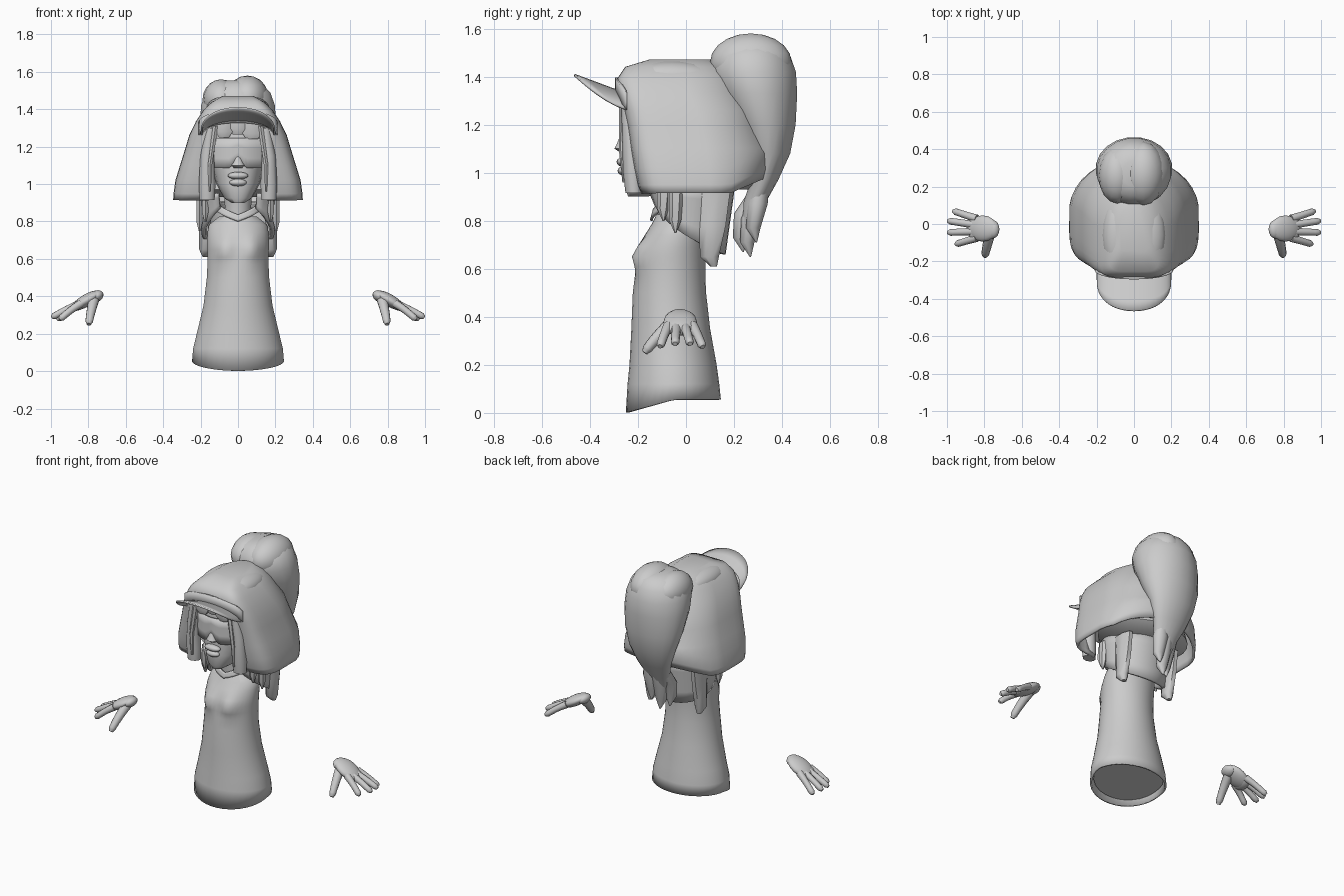
import bpy, bmesh
from math import sin, cos, pi, radians, exp
from mathutils import Vector

cube = bpy.data.objects.get("Cube")
if cube:
    bpy.data.objects.remove(cube, do_unlink=True)

grey = bpy.data.materials.new("plain grey")
grey.use_nodes = True
grey.diffuse_color = (0.6, 0.6, 0.6, 1)
grey.node_tree.nodes["Principled BSDF"].inputs["Base Color"].default_value = (0.6, 0.6, 0.6, 1)


def finish(obj):
    obj.data.materials.clear()
    obj.data.materials.append(grey)
    bpy.ops.object.select_all(action='DESELECT')
    obj.select_set(True)
    bpy.context.view_layer.objects.active = obj
    bpy.ops.object.shade_smooth_by_angle(angle=radians(50))
    return obj


def from_bmesh(name, bm, thick=0):
    bmesh.ops.recalc_face_normals(bm, faces=bm.faces)
    mesh = bpy.data.meshes.new(name)
    bm.to_mesh(mesh)
    bm.free()
    obj = bpy.data.objects.new(name, mesh)
    bpy.context.collection.objects.link(obj)
    if thick:
        mod = obj.modifiers.new("thickness", 'SOLIDIFY')
        mod.thickness = thick
        mod.offset = 0
    return finish(obj)


def signed_pow(v, p):
    return abs(v) ** p * (1 if v > 0 else -1)


def loft(name, rings, x=0, n=24, square=1, bottom=True, warp=None, drop=None, thick=0):
    """Stack of rings (z, half width, front y, back y[, x offset])."""
    bm = bmesh.new()
    rows = []
    for ring in rings:
        z, rx, yf, yb = ring[:4]
        cx = x + (ring[4] if len(ring) > 4 else 0)
        row = []
        for i in range(n):
            a = 2 * pi * (i + 0.5) / n
            p = square if sin(a) < 0 else 1
            co = Vector((cx + rx * signed_pow(cos(a), p),
                         (yf + yb) / 2 + (yb - yf) / 2 * signed_pow(sin(a), p), z))
            row.append(bm.verts.new(warp(co) if warp else co))
        rows.append(row)
    for a, b in zip(rows, rows[1:]):
        for i in range(n):
            j = (i + 1) % n
            bm.faces.new((a[i], a[j], b[j], b[i]))
    bm.faces.new(rows[-1])
    if bottom:
        bm.faces.new(rows[0])
    if drop:
        gone = [f for f in bm.faces if drop(f.calc_center_median())]
        bmesh.ops.delete(bm, geom=gone, context='FACES')
    return from_bmesh(name, bm, thick)


def panel(name, func, nu, nv, thick):
    """Thin sheet from a function of u in -1..1 and v in 0..1."""
    bm = bmesh.new()
    g = [[bm.verts.new(func(2 * i / nu - 1, j / nv)) for i in range(nu + 1)]
         for j in range(nv + 1)]
    for j in range(nv):
        for i in range(nu):
            bm.faces.new((g[j][i], g[j][i + 1], g[j + 1][i + 1], g[j + 1][i]))
    return from_bmesh(name, bm, thick)


def tube(name, points, radii):
    """Round tapered limb through a few points."""
    cu = bpy.data.curves.new(name, 'CURVE')
    cu.dimensions = '3D'
    cu.bevel_depth = 1
    cu.bevel_resolution = 3
    cu.resolution_u = 4
    cu.use_fill_caps = True
    sp = cu.splines.new('BEZIER')
    sp.bezier_points.add(len(points) - 1)
    for bp, co, r in zip(sp.bezier_points, points, radii):
        bp.co = co
        bp.radius = r
        bp.handle_left_type = bp.handle_right_type = 'AUTO'
    obj = bpy.data.objects.new(name, cu)
    bpy.context.collection.objects.link(obj)
    bpy.ops.object.select_all(action='DESELECT')
    obj.select_set(True)
    bpy.context.view_layer.objects.active = obj
    bpy.ops.object.convert(target='MESH')
    return finish(bpy.context.object)


def ball(name, loc, scale, rot=(0, 0, 0)):
    bpy.ops.mesh.primitive_uv_sphere_add(segments=16, ring_count=10, location=loc, rotation=rot)
    obj = bpy.context.object
    obj.name = name
    obj.scale = scale
    return finish(obj)


# Dress: bell with a soft bust and a hem that dips at the front
def dress_shape(co):
    if co.z < 0.1:
        co.z -= 0.055 * max(0, -(co.y + 0.05) / 0.2)
    if co.y < -.05:
        co.y -= .035 * exp(-((abs(co.x) - .075) / .045) ** 2 - ((co.z - .65) / .05) ** 2)
    return co

loft("dress", [(.055, .24, -.245, .14), (.12, .235, -.238, .133), (.2, .215, -.23, .122),
               (.35, .179, -.222, .095), (.5, .161, -.216, .078), (.57, .158, -.207, .075),
               (.61, .158, -.202, .075), (.65, .159, -.198, .076), (.69, .16, -.19, .078),
               (.74, .158, -.165, .08), (.78, .15, -.14, .08), (.82, .1, -.12, .06)],
     n=40, bottom=False, warp=dress_shape, thick=.012)
loft("dress_underside", [(.085, .225, -.23, .125), (.095, .225, -.23, .125)], warp=dress_shape)

# Neck and standing collar with a V at the front
loft("neck", [(.76, .085, -.12, .05), (.85, .07, -.12, .03), (.98, .075, -.14, .04)])
panel("collar", lambda u, v: (
    (.12 - .015 * v) * sin(u * pi), -.05 - (.095 - .01 * v) * cos(u * pi),
    .8 + .035 * v + .07 * min(1, abs(u) * 2)), 24, 3, .012)

# Head and facial features
loft("head", [(.9, .035, -.24, -.16), (.925, .075, -.252, -.08), (1, .115, -.258, .06),
              (1.1, .14, -.255, .14), (1.22, .15, -.25, .17), (1.33, .15, -.25, .17),
              (1.4, .1, -.2, .12)], square=.85)
loft("nose", [(1.085, .022, -.275, -.23), (1.1, .036, -.298, -.23), (1.115, .03, -.29, -.23),
              (1.17, .012, -.268, -.23)], n=10)
for z, w, y in ((1.045, .055, -.262), (1.008, .046, -.258)):
    ball("lip", (0, y, z), (w, .027, .02))

# Glasses lens
panel("glasses", lambda u, v: (
    .135 * u, -.272 + .05 * u * u,
    1.245 - (.16 - .05 * max(0, 1 - abs(u) * 3)) * v), 16, 3, .009)

# Bob of hair: squared off towards the front, open at the face
def bob_shape(co):
    if co.z < 1.1:
        co.z += max(0, co.y - .18) * .45
    return co

loft("bob_hair", [(.915, .34, -.18, .33), (.95, .338, -.195, .345), (1.02, .328, -.21, .35),
                  (1.1, .303, -.225, .345), (1.2, .272, -.24, .31), (1.26, .254, -.252, .29),
                  (1.33, .22, -.27, .24), (1.39, .18, -.28, .21), (1.435, .135, -.25, .17),
                  (1.465, .08, -.15, .1)], n=36, square=.32, bottom=False, warp=bob_shape, thick=.014,
     drop=lambda c: c.y < -.1 and abs(c.x) < .14 and c.z < 1.31)
# Inner layer closing the hair underneath
loft("inner_hair", [(.93, .2, -.06, .26), (.97, .29, -.15, .31), (1.2, .24, -.12, .26)])

# Crown locks, fringe and the locks framing the face
for x, r in ((-.09, .08), (.08, .09)):
    ball("crown_lock", (x, -.06, 1.4), (r, .19, .065))
for x, w, z in ((-.075, .05, 1.25), (.0, .05, 1.265), (.075, .055, 1.24)):
    loft("fringe", [(z, w * .6, -.272, -.24), (z + .03, w, -.282, -.24),
                    (1.36, w, -.275, -.23)], x=x, n=8)
for s in (-1, 1):
    loft("face_lock", [(.915, .042, -.252, -.18), (1, .047, -.262, -.18), (1.15, .038, -.266, -.18),
                       (1.3, .03, -.27, -.2, -s * .02)], x=s * .165, n=10)
    loft("thin_strand", [(.96, .006, -.265, -.25), (1.1, .013, -.28, -.25),
                         (1.31, .016, -.28, -.24, -s * .03)], x=s * .15, n=6)

# Cap brim: tilted up and arched, with a band behind it
def brim(u, v):
    a = u * pi / 2
    return (.195 * sin(a), -.25 - .04 * v - .175 * v * cos(a) ** .7,
            1.262 + .065 * cos(a) + v * (.065 * cos(a) ** .7 + .015))

panel("cap_brim", brim, 20, 4, .01)
panel("cap_band", lambda u, v: (
    .205 * sin(u * pi / 2), -.245 - .045 * cos(u * pi / 2),
    1.262 + .065 * cos(u * pi / 2) + .07 * v), 16, 2, .012)

# Nape hair: sheet wrapped round the neck, lowest at the rear
panel("nape_hair", lambda u, v: (
    (.205 - .02 * v) * sin(u * 2.6), .005 + (.19 - .04 * v) * cos(u * 2.6),
    .95 - v * (.29 - .21 * u * u)), 28, 4, .02)
for s in (-1, 1):
    loft("side_tail", [(.61, .015, .1, .13), (.65, .035, .055, .14), (.78, .035, .05, .17),
                       (.92, .03, .02, .19)], x=s * .175, n=8)
    for x, y, z in ((.175, -.09, .8), (.205, -.04, .75)):
        loft("shoulder_wisp", [(z, .006, y - .008, y), (z + .05, .02, y - .03, y + .02),
                               (.93, .018, y - .03, y + .03)], x=s * x, n=6)

# High ponytail: two lobes on top, tapering to pointed tips
loft("ponytail", [(.78, .045, .235, .29), (.88, .08, .24, .335), (.97, .115, .27, .385),
                  (1.08, .155, .26, .435), (1.2, .19, .2, .458), (1.33, .205, .13, .465),
                  (1.42, .2, .095, .46), (1.49, .175, .11, .435), (1.535, .13, .15, .4),
                  (1.555, .06, .2, .34)], n=20)
ball("ponytail_lobe", (.05, .27, 1.46), (.115, .17, .12))
ball("ponytail_lobe", (-.09, .26, 1.45), (.1, .15, .11))
for x, y, z in ((-.05, .235, .67), (0, .265, .65), (.045, .29, .71)):
    loft("ponytail_tip", [(z, .004, y, y + .006), (z + .06, .035, y - .04, y + .02),
                          (z + .16, .05, y - .035, y + .05), (z + .28, .03, .28, .35)],
         x=x, n=10)

# Hands: palm, knuckles, four fingers and a thumb, mirrored
TIPS = ((.955, .066, .283), (.982, .015, .295), (.982, -.045, .295), (.943, -.105, .285))
for s in (-1, 1):
    tilt = (0, s * radians(30), 0)
    ball("palm", (s * .81, -.024, .378), (.092, .07, .033), tilt)
    ball("knuckles", (s * .85, -.024, .354), (.045, .07, .026), tilt)
    ball("wrist", (s * .757, -.028, .4), (.04, .05, .03), tilt)
    for i, (x, y, z) in enumerate(TIPS):
        base = Vector((s * .84, .028 - .034 * i, .362))
        tip = Vector((s * x, y, z))
        mid = base.lerp(tip, .5) + Vector((0, 0, .004))
        tube("finger", (base, mid, tip, tip + (tip - mid) * .2), (.022, .019, .018, .01))
    tube("thumb", ((s * .77, -.045, .385), (s * .782, -.1, .335), (s * .795, -.16, .268),
                   (s * .797, -.172, .25)), (.03, .026, .021, .012))
